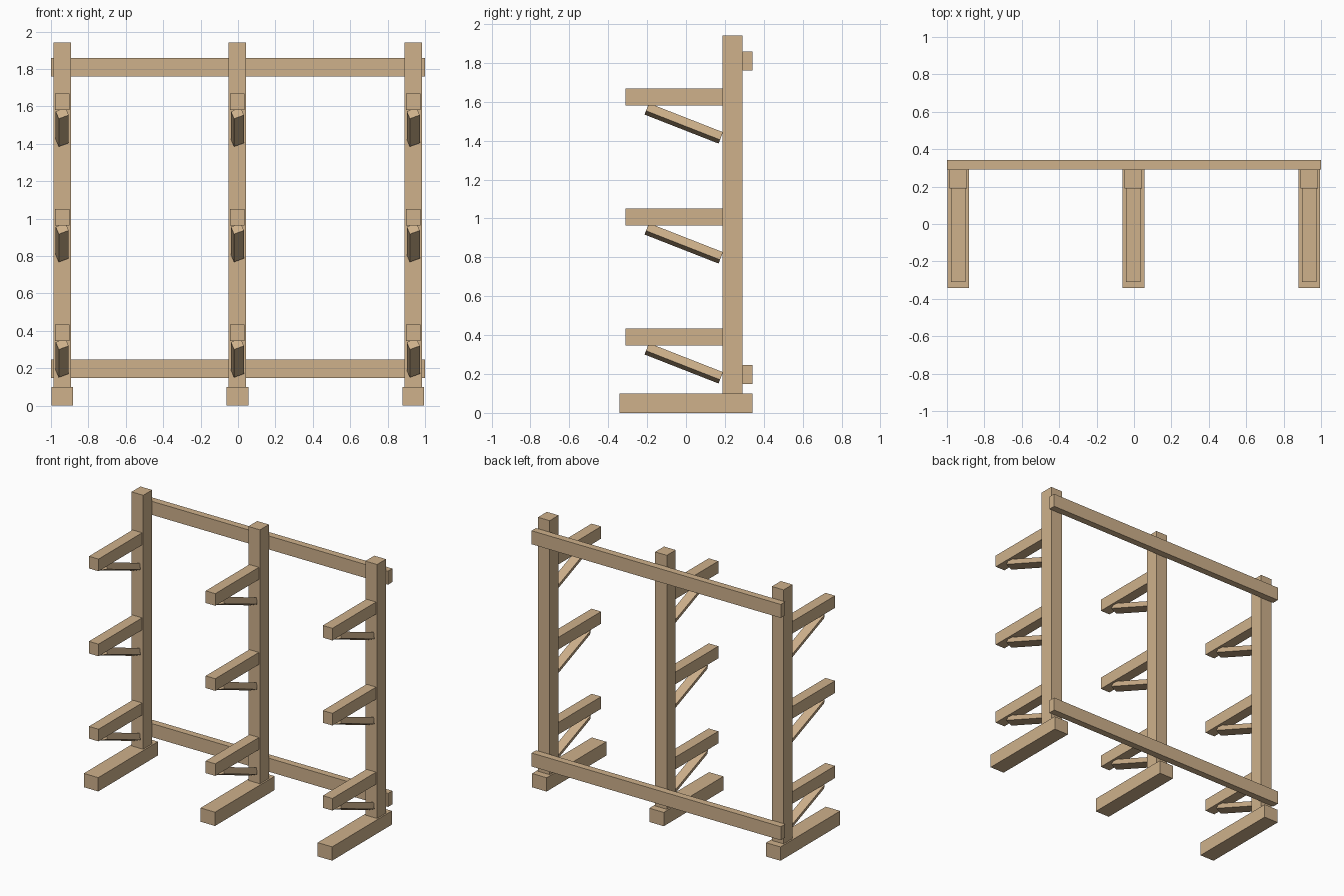
import bpy
import bmesh
import math
from mathutils import Matrix, Vector

default = bpy.data.objects.get("Cube")
if default:
    bpy.data.objects.remove(default, do_unlink=True)

# One plain wood colour
wood = bpy.data.materials.new("tan_wood")
wood.use_nodes = True
colour = (0.62, 0.44, 0.26, 1.0)
wood.diffuse_color = colour
wood.node_tree.nodes["Principled BSDF"].inputs["Base Color"].default_value = colour


def beam(name, centre, size, rotation=Matrix.Identity(4)):
    """Square-cut timber with its size baked into the mesh."""
    bm = bmesh.new()
    bmesh.ops.create_cube(bm, size=1, matrix=Matrix.Diagonal((*size, 1)))
    mesh = bpy.data.meshes.new(name)
    bm.to_mesh(mesh)
    bm.free()
    mesh.materials.append(wood)
    obj = bpy.data.objects.new(name, mesh)
    obj.matrix_world = Matrix.Translation(Vector(centre)) @ rotation
    bpy.context.collection.objects.link(obj)
    return obj


# Braces slope down to the post and are rolled about their own length
brace_turn = (Matrix.Rotation(math.radians(-21.4), 4, "X")
              @ Matrix.Rotation(math.radians(-21.4), 4, "Y"))

frames = {"right": -0.94, "middle": -0.003, "left": 0.937}
arm_heights = {"lower": 0.39, "centre": 1.007, "upper": 1.624}

# Three upright frames, each with a foot, a post and three braced arms
for side, x in frames.items():
    beam(f"{side}_foot", (x, 0, 0.05), (0.116, 0.684, 0.1))
    beam(f"{side}_post", (x, 0.24, 1.021), (0.094, 0.102, 1.842))
    for level, z in arm_heights.items():
        beam(f"{side}_{level}_arm", (x, -0.061, z), (0.077, 0.5, 0.088))
        beam(f"{side}_{level}_brace", (x, -0.0115, z - 0.135),
             (0.057, 0.409, 0.045), brace_turn)

# Two rails tie the posts together at the back
for name, z in (("lower_rail", 0.198), ("upper_rail", 1.81)):
    beam(name, (0, 0.316, z), (2, 0.05, 0.098))
